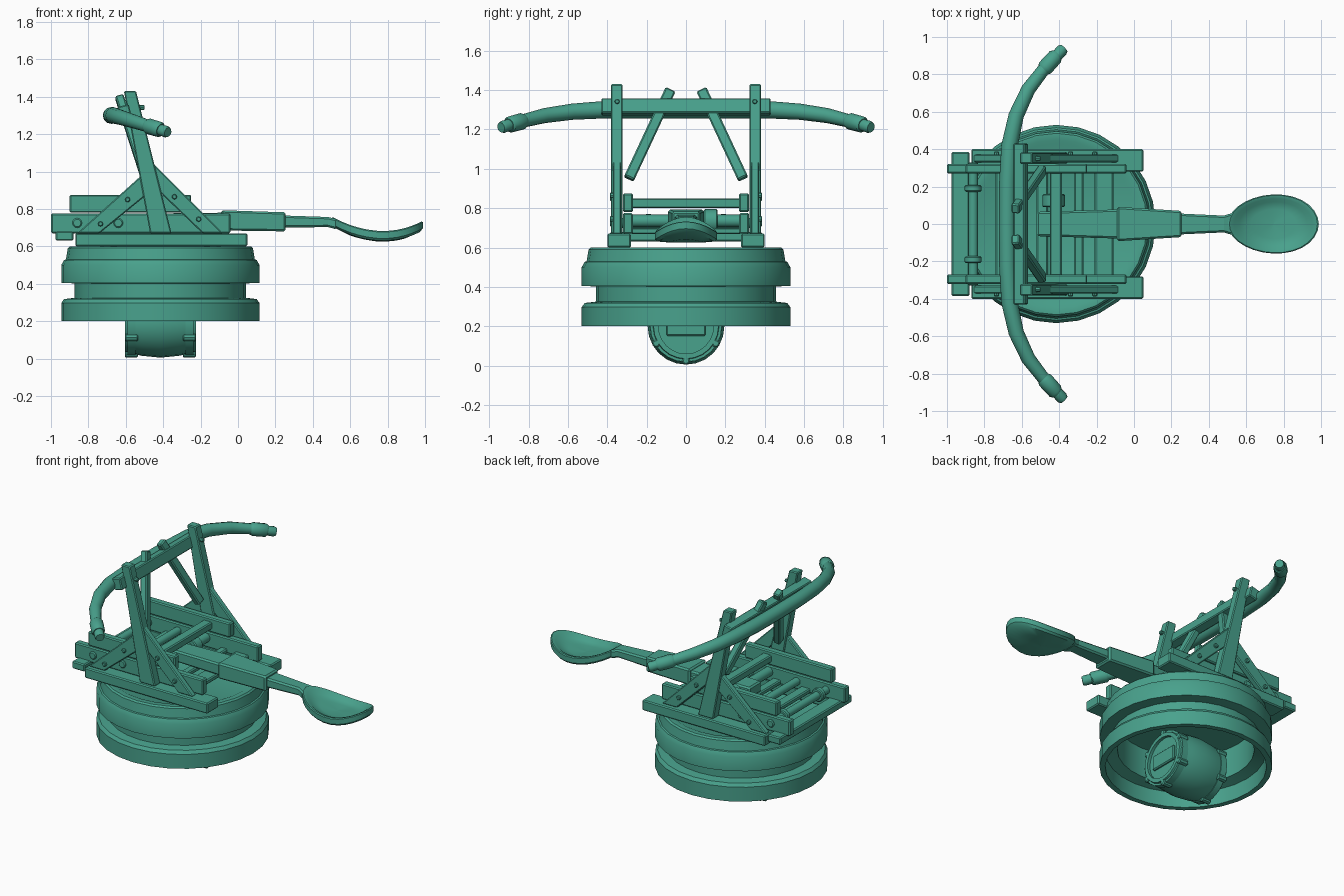
import bpy, bmesh, math
from mathutils import Vector, Matrix

if "Cube" in bpy.data.objects:
    bpy.data.objects.remove(bpy.data.objects["Cube"])

mat = bpy.data.materials.new("teal green")
mat.diffuse_color = (0.066, 0.36, 0.265, 1)
mat.use_nodes = True
mat.node_tree.nodes["Principled BSDF"].inputs["Base Color"].default_value = mat.diffuse_color
CX = -0.415  # centre of the round base


def finish(name, bm, smooth=False, bevel=0.0):
    bmesh.ops.recalc_face_normals(bm, faces=bm.faces)
    me = bpy.data.meshes.new(name)
    bm.to_mesh(me)
    bm.free()
    me.materials.append(mat)
    ob = bpy.data.objects.new(name, me)
    bpy.context.collection.objects.link(ob)
    if bevel:
        m = ob.modifiers.new("soft edges", 'BEVEL')
        m.width, m.segments = bevel, 1
    if smooth:
        bpy.ops.object.select_all(action='DESELECT')
        ob.select_set(True)
        bpy.context.view_layer.objects.active = ob
        bpy.ops.object.shade_smooth_by_angle(angle=math.radians(35))
    return ob


def box(name, x0, x1, y0, y1, z0, z1, bevel=0.007):
    bm = bmesh.new()
    bmesh.ops.create_cube(bm, size=1)
    for v in bm.verts:
        v.co = ((x0 + x1) / 2 + v.co.x * (x1 - x0),
                (y0 + y1) / 2 + v.co.y * (y1 - y0),
                (z0 + z1) / 2 + v.co.z * (z1 - z0))
    return finish(name, bm, bevel=bevel)


def slab(name, pts, y0, y1, bevel=0.006):
    """Side outline (x, z) extruded along y."""
    bm = bmesh.new()
    f = bm.faces.new([bm.verts.new((x, y0, z)) for x, z in pts])
    r = bmesh.ops.extrude_face_region(bm, geom=[f])
    for v in r["geom"]:
        if isinstance(v, bmesh.types.BMVert):
            v.co.y = y1
    return finish(name, bm, bevel=bevel)


def skin(bm, rings, closed=False):
    """Join rings of points into a surface, capped unless closed into a loop."""
    vs = [[bm.verts.new(p) for p in r] for r in rings]
    n = len(vs[0])
    for i in range(len(vs) if closed else len(vs) - 1):
        a, b = vs[i], vs[(i + 1) % len(vs)]
        for k in range(n):
            bm.faces.new((a[k], a[(k + 1) % n], b[(k + 1) % n], b[k]))
    if not closed:
        bm.faces.new(vs[0])
        bm.faces.new(vs[-1])


def lathe(name, profile, centre, axis='Z', sides=24, closed=False):
    """Profile of (radius, height) turned about an axis."""
    rot = {'Z': Matrix(), 'X': Matrix.Rotation(math.pi / 2, 4, 'Y'),
           'Y': Matrix.Rotation(-math.pi / 2, 4, 'X')}[axis]
    bm = bmesh.new()
    skin(bm, [[Vector(centre) + rot @ Vector((r * math.cos(a), r * math.sin(a), h))
               for a in [2 * math.pi * k / sides for k in range(sides)]]
              for r, h in profile], closed)
    return finish(name, bm, smooth=True)


def rod(name, centre, radius, half, axis='Y', sides=12):
    c = min(0.006, radius * 0.3)
    return lathe(name, [(radius - c, -half), (radius, -half + c),
                        (radius, half - c), (radius - c, half)], centre, axis, sides)


def tube(name, path, sides=12):
    """Tube through (x, y, z, radius) points."""
    P = [Vector(p[:3]) for p in path]
    bm, rings = bmesh.new(), []
    for i, p in enumerate(P):
        t = (P[min(i + 1, len(P) - 1)] - P[max(i - 1, 0)]).normalized()
        u = Vector((0, 0, 1)).cross(t).normalized()
        w = t.cross(u)
        rings.append([p + path[i][3] * (u * math.cos(a) + w * math.sin(a))
                      for a in [2 * math.pi * k / sides for k in range(sides)]])
    skin(bm, rings)
    return finish(name, bm, smooth=True)


def beam(name, a, b, w, d):
    """Square timber between two points."""
    a, b = Vector(a), Vector(b)
    t = (b - a).normalized()
    u = t.cross(Vector((1, 0, 0))).normalized()
    v = t.cross(u)
    bm = bmesh.new()
    skin(bm, [[p + u * w * i / 2 + v * d * j / 2
               for i, j in ((-1, -1), (1, -1), (1, 1), (-1, 1))] for p in (a, b)])
    return finish(name, bm, bevel=0.007)


# Round grooved base, hollow underneath
lathe("round_base", [(0.53, 0.2), (0.53, 0.297), (0.515, 0.318), (0.458, 0.325),
                     (0.458, 0.402), (0.53, 0.405), (0.53, 0.50), (0.515, 0.527),
                     (0.505, 0.53), (0.495, 0.59), (0.485, 0.6), (0.45, 0.6),
                     (0.43, 0.59), (0.001, 0.59), (0.001, 0.52), (0.42, 0.52),
                     (0.42, 0.32), (0.49, 0.30), (0.495, 0.2)],
      (CX, 0, 0), sides=28, closed=True)

# Barrel lying under the base, with hoops and studs
lathe("barrel", [(0.14, -0.17), (0.14, -0.19), (0.165, -0.19), (0.185, -0.1), (0.195, 0),
                 (0.185, 0.1), (0.165, 0.19), (0.14, 0.19), (0.14, 0.17)],
      (CX, 0, 0.2), 'X')
box("barrel_head_plank", CX - 0.185, CX + 0.185, -0.1, 0.1, 0.15, 0.25)
for s in (-1, 1):
    x = CX + s * 0.155
    lathe("barrel_hoop", [(0.165, -0.022), (0.182, -0.022), (0.182, 0.022), (0.165, 0.022)],
          (x, 0, 0.2), 'X', closed=True)
    for k in range(6):
        a = math.radians(30 + 60 * k)
        rod("hoop_stud", (x, 0.175 * math.cos(a), 0.2 + 0.175 * math.sin(a)),
            0.02, 0.035, 'X', 8)

# Mirrored side frames
for s in (-1, 1):
    box("ground_rail", -0.87, 0.05, s * 0.28, s * 0.40, 0.6, 0.67)
    box("side_beam", -1.0, -0.04, s * 0.27, s * 0.32, 0.67, 0.775)
    box("upper_beam", -0.9, -0.25, s * 0.27, s * 0.32, 0.78, 0.875)
    slab("tower_post", [(-0.47, 0.67), (-0.355, 0.67), (-0.545, 1.43), (-0.61, 1.43)],
         s * 0.322, s * 0.382)
    slab("rear_brace", [(-0.86, 0.67), (-0.74, 0.67), (-0.47, 0.89), (-0.51, 0.985)],
         s * 0.33, s * 0.372)
    slab("front_brace", [(-0.19, 0.67), (-0.08, 0.67), (-0.45, 1.04), (-0.43, 0.90)],
         s * 0.33, s * 0.372)
    beam("cross_brace", (-0.49, s * 0.29, 0.95), (-0.635, s * 0.08, 1.4), 0.055, 0.045)
    rod("tower_bolt", (-0.55, s * 0.35, 1.342), 0.013, 0.05, 'X', 8)
    for x, z in ((-0.735, 0.72), (-0.59, 0.85), (-0.21, 0.745), (-0.34, 0.865)):
        rod("brace_bolt", (x, s * 0.375, z), 0.014, 0.012, 'Y', 8)
    for x in (-0.86, -0.64):
        rod("axle_end", (x, s * 0.322, 0.725), 0.026, 0.008)
    rod("roller_collar", (-0.86, s * 0.19, 0.725), 0.045, 0.018)

# Cross timbers, rollers and floor slats
box("rear_crossbar", -0.975, -0.88, -0.385, 0.385, 0.63, 0.68)
rod("rear_roller", (-0.86, 0, 0.725), 0.026, 0.29)
rod("middle_axle", (-0.64, 0, 0.725), 0.026, 0.29)
rod("arm_axle", (-0.43, 0, 0.735), 0.032, 0.29)
rod("axle_collar", (-0.43, 0.125, 0.735), 0.06, 0.035)
box("upper_crossbar", -0.45, -0.385, -0.29, 0.29, 0.80, 0.85)
for x0, x1 in ((-0.74, -0.67), (-0.52, -0.46), (-0.32, -0.27), (-0.21, -0.11)):
    box("floor_slat", x0, x1, -0.28, 0.28, 0.668, 0.7)

# Bow, its backing beam and tip caps
half = [(-0.678, 0.0, 1.3, 0.045), (-0.676, 0.22, 1.3, 0.045), (-0.665, 0.42, 1.3, 0.044),
        (-0.63, 0.58, 1.29, 0.041), (-0.565, 0.72, 1.27, 0.038), (-0.48, 0.83, 1.243, 0.034),
        (-0.42, 0.892, 1.225, 0.031)]
tube("bow", [(x, -y, z, r) for x, y, z, r in reversed(half[1:])] + half)
for s in (-1, 1):
    tube("bow_sleeve", [(-0.485, s * 0.825, 1.243, 0.036), (-0.475, s * 0.835, 1.241, 0.043),
                        (-0.42, s * 0.895, 1.225, 0.042), (-0.412, s * 0.902, 1.222, 0.035)])
    tube("bow_tip", [(-0.42, s * 0.892, 1.225, 0.03), (-0.385, s * 0.93, 1.213, 0.032),
                     (-0.375, s * 0.94, 1.21, 0.026)])
slab("bow_beam", [(-0.625, 1.27), (-0.565, 1.285), (-0.585, 1.36), (-0.645, 1.345)],
     -0.43, 0.43)


# Throwing arm in tapering timber sections: (x, half width, bottom, top)
def arm(name, sections):
    bm = bmesh.new()
    skin(bm, [[(x, -w, z0), (x, w, z0), (x, w, z1), (x, -w, z1)]
              for x, w, z0, z1 in sections])
    return finish(name, bm, bevel=0.01)


arm("arm_butt", [(-0.52, 0.065, 0.70, 0.775), (-0.08, 0.078, 0.70, 0.78)])
arm("arm_sleeve", [(-0.09, 0.092, 0.685, 0.793), (0.255, 0.07, 0.68, 0.782)])
arm("arm_shaft", [(0.24, 0.056, 0.70, 0.765), (0.48, 0.045, 0.703, 0.757),
                  (0.53, 0.06, 0.69, 0.745)])


# Sagging spoon with a rim and a scooped middle
def sag(x):
    t = (x - 0.78) / 0.25
    return 0.682 + (0.062 if t < 0 else 0.078) * t * t


bm, rings, N = bmesh.new(), [], 28
for r, drop in ((0.02, 0.026), (0.5, 0.024), (0.75, 0.018), (0.86, 0.003), (0.97, 0.0),
                (1.0, 0.006), (1.0, 0.04), (0.93, 0.052), (0.6, 0.056), (0.02, 0.057)):
    ring = []
    for k in range(N):
        a = 2 * math.pi * k / N
        x = 0.745 + 0.243 * r * math.cos(a)
        ring.append((x, 0.158 * r * math.sin(a) * (1 + 0.06 * math.cos(a)), sag(x) - drop))
    rings.append(ring)
skin(bm, rings)
finish("spoon", bm, smooth=True)
